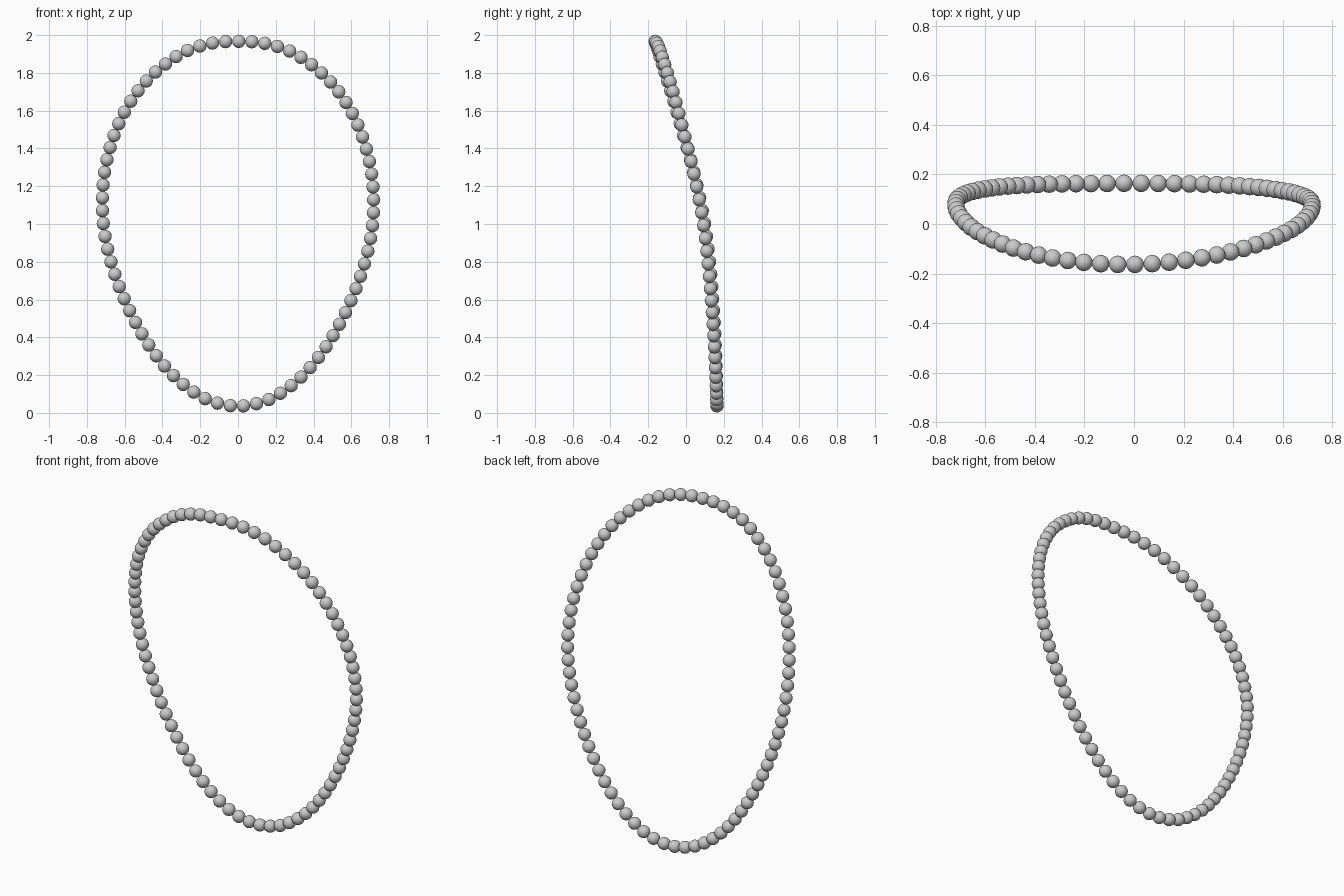
import bpy, bmesh
from mathutils import Vector

if "Cube" in bpy.data.objects:
    bpy.data.objects.remove(bpy.data.objects["Cube"])

COUNT, RADIUS = 77, 0.0352

# Right half of the strand from top to bottom: x, y, z
half = [(0, -.163, 1.967), (.14, -.157, 1.957), (.275, -.141, 1.915), (.391, -.118, 1.842),
        (.492, -.089, 1.75), (.571, -.058, 1.645), (.635, -.025, 1.523), (.68, .010, 1.395),
        (.708, .043, 1.263), (.718, .073, 1.125), (.712, .097, .992), (.688, .114, .859),
        (.648, .128, .722), (.598, .138, .594), (.536, .147, .467), (.466, .153, .35),
        (.381, .158, .239), (.28, .161, .143), (.15, .163, .065), (0, .164, .036)]
loop = [Vector(p) for p in half]
loop += [Vector((-p.x, p.y, p.z)) for p in reversed(loop[1:-1])]
for p in loop:  # slight twist of the strand
    p.y += 0.015 * p.x * (p.z - 1.3) * p.z


def smooth_loop(pts, steps=20):
    """Closed Catmull-Rom curve through the points."""
    out, n = [], len(pts)
    for i in range(n):
        a, b, c, d = (pts[(i + k) % n] for k in (-1, 0, 1, 2))
        for s in range(steps):
            t = s / steps
            out.append(0.5 * (2 * b + (c - a) * t + (2 * a - 5 * b + 4 * c - d) * t ** 2
                              + (3 * b - a - 3 * c + d) * t ** 3))
    return out + [out[0]]


def evenly_spaced(path, count):
    """Points at equal distances along the closed path."""
    lengths = [0.0]
    for p, q in zip(path, path[1:]):
        lengths.append(lengths[-1] + (q - p).length)
    out, i = [], 0
    for k in range(count):
        d = lengths[-1] * k / count + 0.004
        while lengths[i + 1] < d:
            i += 1
        f = (d - lengths[i]) / (lengths[i + 1] - lengths[i])
        out.append(path[i].lerp(path[i + 1], f))
    return out


# One shared bead mesh
mesh = bpy.data.meshes.new("bead")
bm = bmesh.new()
bmesh.ops.create_icosphere(bm, subdivisions=3, radius=RADIUS)
bm.to_mesh(mesh)
bm.free()

# Beads along the strand
for k, pos in enumerate(evenly_spaced(smooth_loop(loop), COUNT)):
    bead = bpy.data.objects.new(f"bead_{k + 1:02d}", mesh)
    bead.location = pos
    bpy.context.collection.objects.link(bead)
